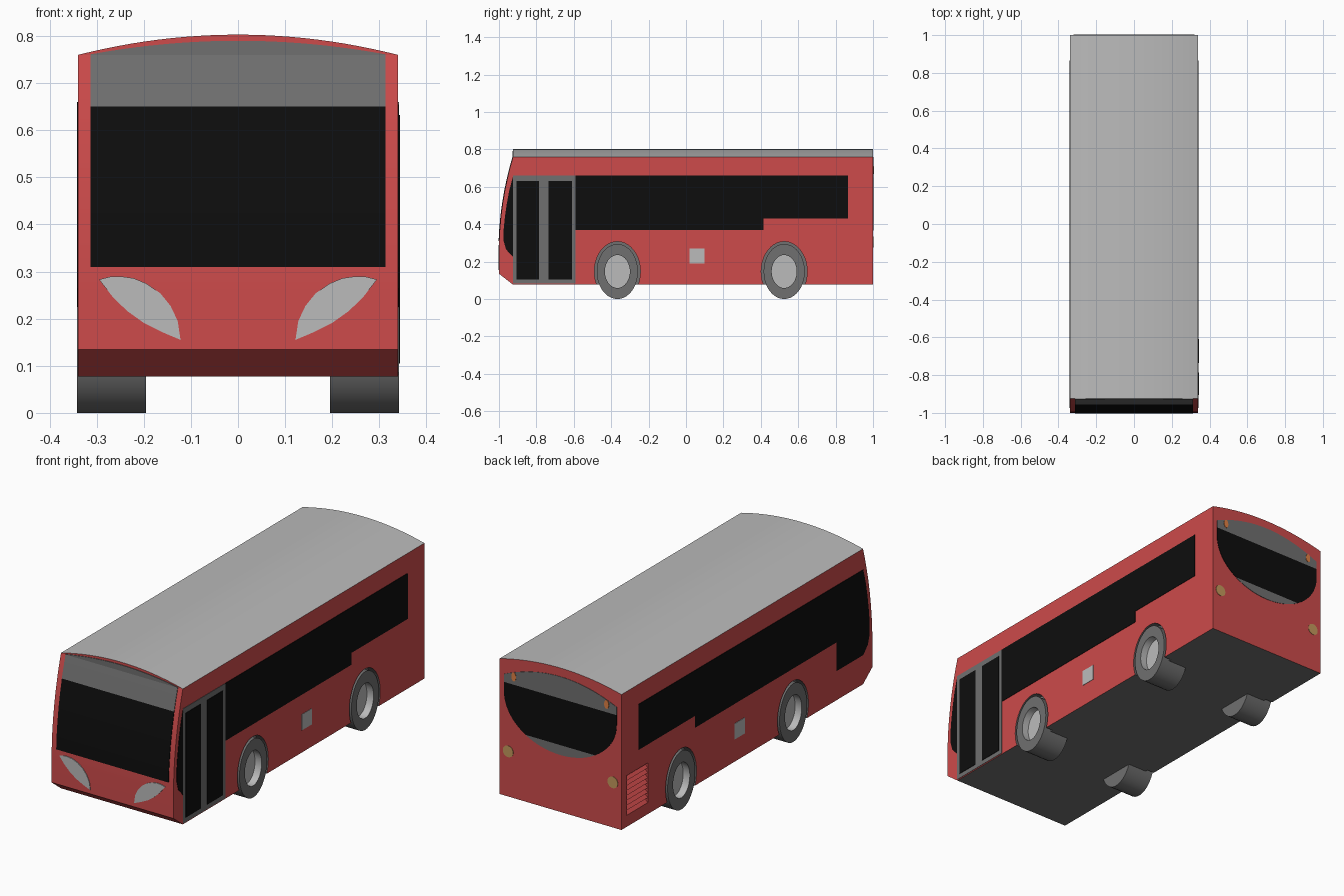
import bpy, bmesh, math

cube = bpy.data.objects.get("Cube")
if cube:
    bpy.data.objects.remove(cube, do_unlink=True)


def material(name, r, g, b):
    m = bpy.data.materials.new(name)
    m.use_nodes = True
    m.diffuse_color = (r, g, b, 1)
    m.node_tree.nodes["Principled BSDF"].inputs["Base Color"].default_value = (r, g, b, 1)
    return m


RED = material("body_red", 0.61, 0.07, 0.07)
LIGHT = material("light_grey", 0.5, 0.5, 0.5)
DARK = material("dark_grey", 0.16, 0.16, 0.16)
GLASS = material("black_glass", 0.004, 0.004, 0.004)
TAN = material("tan_reflector", 0.55, 0.32, 0.11)
AMBER = material("amber_lamp", 0.75, 0.22, 0.06)

W = 0.34            # half width of the body
FLOOR, EAVE, CROWN = 0.077, 0.76, 0.803
ROOF_FRONT = -0.925


def finish(name, bm, mats):
    bmesh.ops.recalc_face_normals(bm, faces=bm.faces)
    me = bpy.data.meshes.new(name)
    bm.to_mesh(me)
    bm.free()
    for m in mats:
        me.materials.append(m)
    ob = bpy.data.objects.new(name, me)
    bpy.context.collection.objects.link(ob)
    return ob


def prism(name, pts, axis, a, b, *mats):
    """Extrude a 2D outline along x (points are y, z) or y (points are x, z)."""
    bm = bmesh.new()
    ends = []
    for d in (a, b):
        ends.append([bm.verts.new((d, p, q) if axis == "x" else (p, d, q)) for p, q in pts])
    bm.faces.new(ends[0])
    bm.faces.new(ends[1])
    n = len(pts)
    for i in range(n):
        j = (i + 1) % n
        bm.faces.new((ends[0][i], ends[0][j], ends[1][j], ends[1][i]))
    return finish(name, bm, mats)


def rect(u0, u1, z0, z1):
    return [(u0, z0), (u1, z0), (u1, z1), (u0, z1)]


def ellipse(cu, cz, ru, rz, n=40, start=0.0, sweep=2 * math.pi):
    m = n if sweep > 6 else n + 1
    return [(cu + ru * math.cos(start + sweep * i / n),
             cz + rz * math.sin(start + sweep * i / n)) for i in range(m)]


def side_plate(name, pts, side, mat, lift=0.002):
    return prism(name, pts, "x", side * (W - 0.004), side * (W + lift), mat)


def smooth(ob, angle=30):
    bpy.ops.object.select_all(action="DESELECT")
    ob.select_set(True)
    bpy.context.view_layer.objects.active = ob
    bpy.ops.object.shade_smooth_by_angle(angle=math.radians(angle))


def front_y(z):
    return -1 + 0.075 * (max(z - 0.25, 0) / 0.51) ** 2


def crown_z(x, top=CROWN, drop=CROWN - EAVE):
    return top - drop * (x / W) ** 2


# Body shell with a bowed front
front_z = [0.25, 0.31, 0.378, 0.446, 0.514, 0.582, 0.65, 0.705, EAVE]
outline = [(1, EAVE), (1, FLOOR), (ROOF_FRONT, FLOOR), (-1, 0.135)]
outline += [(front_y(z), z) for z in front_z]
body = prism("body", outline, "x", -W, W, RED, DARK)
for f in body.data.polygons:
    f.material_index = 1 if f.normal.z < -0.95 else 0

# Wheel arches and vent opening cut into the shell
AXLES = (-0.367, 0.525)
WHEEL_Z = 0.147


def cut(pts, side, depth, slot):
    cutter = prism("cutter", pts, "x", side * (W - depth), side * (W + 0.1), RED, DARK)
    cutter.hide_render = True
    for f in cutter.data.polygons:
        f.material_index = slot
    mod = body.modifiers.new("cut", "BOOLEAN")
    mod.operation, mod.solver, mod.object = "DIFFERENCE", "EXACT", cutter
    bpy.context.view_layer.objects.active = body
    bpy.ops.object.modifier_apply(modifier=mod.name)
    bpy.data.objects.remove(cutter, do_unlink=True)


for side in (-1, 1):
    for y in AXLES:
        cut(ellipse(y, WHEEL_Z, 0.123, 0.16), side, 0.04, 1)
cut(rect(0.79, 0.96, 0.135, 0.335), -1, 0.025, 0)
smooth(body, 20)

# Vent slats
SLATS = 8
for i in range(SLATS):
    z = 0.135 + 0.2 * i / SLATS
    prism("vent_slat", [(-W, z), (-W + 0.025, z), (-W + 0.025, z + 0.025)], "y", 0.79, 0.96, RED)

# Arched roof, red on its end faces
arc = [(W * i / 12, crown_z(W * i / 12)) for i in range(-12, 13)]
roof = prism("roof", arc, "y", ROOF_FRONT, 1, LIGHT, RED)
for f in roof.data.polygons:
    f.material_index = 1 if abs(f.normal.y) > 0.9 else 0
smooth(roof)


# Wheels with sunken hubs
def wheel(side, y):
    rings = [(0.195, 0.11, 0.147), (0.342, 0.11, 0.147), (0.342, 0.067, 0.088), (0.305, 0.067, 0.088)]
    bm = bmesh.new()
    loops = [[bm.verts.new((side * x, p, q)) for p, q in ellipse(y, WHEEL_Z, ry, rz)]
             for x, ry, rz in rings]
    bm.faces.new(loops[0])
    bm.faces.new(loops[-1]).material_index = 1
    n = len(loops[0])
    for k in range(len(loops) - 1):
        for i in range(n):
            j = (i + 1) % n
            f = bm.faces.new((loops[k][i], loops[k][j], loops[k + 1][j], loops[k + 1][i]))
            f.material_index = 1 if k == 2 else 0
    smooth(finish("wheel", bm, (DARK, LIGHT)))


for side in (-1, 1):
    for y in AXLES:
        wheel(side, y)
    # Fuel flap on each side
    side_plate("side_flap", rect(0.02, 0.1, 0.19, 0.27), side, LIGHT)


# Windscreen and header panel follow the bowed front
def front_strip(name, zs, mat):
    pts = [(front_y(z) - 0.003, z) for z in zs] + [(front_y(z) + 0.004, z) for z in reversed(zs)]
    smooth(prism(name, pts, "x", -0.313, 0.313, mat))


front_strip("windscreen", front_z[1:7], GLASS)
front_strip("header_panel", front_z[6:], DARK)
top = [(0.313 * i / 10, crown_z(0.313 * i / 10, 0.79, 0.034)) for i in range(10, -11, -1)]
prism("header_crown", [(-0.313, EAVE - 0.002), (0.313, EAVE - 0.002)] + top, "y",
      ROOF_FRONT - 0.003, ROOF_FRONT + 0.004, DARK)

# Leaf shaped headlights
leaf = [(0.295, 0.283), (0.272, 0.289), (0.25, 0.29), (0.222, 0.286), (0.195, 0.275),
        (0.165, 0.254), (0.143, 0.227), (0.128, 0.195), (0.122, 0.155),
        (0.16, 0.171), (0.2, 0.191), (0.235, 0.216), (0.265, 0.245)]
for side in (-1, 1):
    prism("headlight", [(side * x, z) for x, z in leaf], "y", -1.003, -0.996, LIGHT)

# Side windows: stepped at the rear, curved at the front
nose = [(-0.925, 0.655), (-0.945, 0.58), (-0.958, 0.51), (-0.968, 0.44), (-0.975, 0.37),
        (-0.975, 0.31), (-0.962, 0.265), (-0.925, 0.225)]
rear = [(0.415, 0.37), (0.415, 0.43), (0.865, 0.43), (0.865, 0.66)]
side_plate("left_nose_window", nose, 1, GLASS)
side_plate("left_window", [(-0.59, 0.66), (-0.59, 0.37)] + rear, 1, GLASS)
side_plate("right_window", nose + [(-0.712, 0.225), (-0.712, 0.37)] + rear, -1, GLASS)

# Passenger door
side_plate("door_frame", rect(-0.925, -0.59, 0.082, 0.66), 1, DARK)
for y0, y1 in ((-0.905, -0.785), (-0.735, -0.61)):
    side_plate("door_pane", rect(y0, y1, 0.105, 0.632), 1, GLASS, 0.004)


# Rear window: grey brow, dark glass and grey lower lip
def rear_plate(name, pts, mat, lift=0.002):
    prism(name, pts, "y", 0.996, 1 + lift, mat)


R, MID, DEPTH = 0.314, 0.6, 0.235
brow = [(R * i / 12, 0.76 - 0.07 * (i / 12) ** 2) for i in range(12, -13, -1)]
rear_plate("rear_brow", [(-R, 0.65), (R, 0.65)] + brow, DARK)
split = math.asin((MID - 0.415) / DEPTH)
right_arc = ellipse(0, MID, R, DEPTH, 10, -split, split)
left_arc = ellipse(0, MID, R, DEPTH, 10, math.pi, split)
rear_plate("rear_glass", right_arc + [(R, 0.65), (-R, 0.65)] + left_arc, GLASS)
rear_plate("rear_lip", ellipse(0, MID, R, DEPTH, 16, math.pi + split, math.pi - 2 * split), DARK)

# Rear lamps and reflectors
for side in (-1, 1):
    rear_plate("rear_lamp", ellipse(side * 0.259, 0.69, 0.013, 0.022, 20), AMBER, 0.004)
    rear_plate("rear_reflector", ellipse(side * 0.292, 0.305, 0.029, 0.029, 24), TAN)
